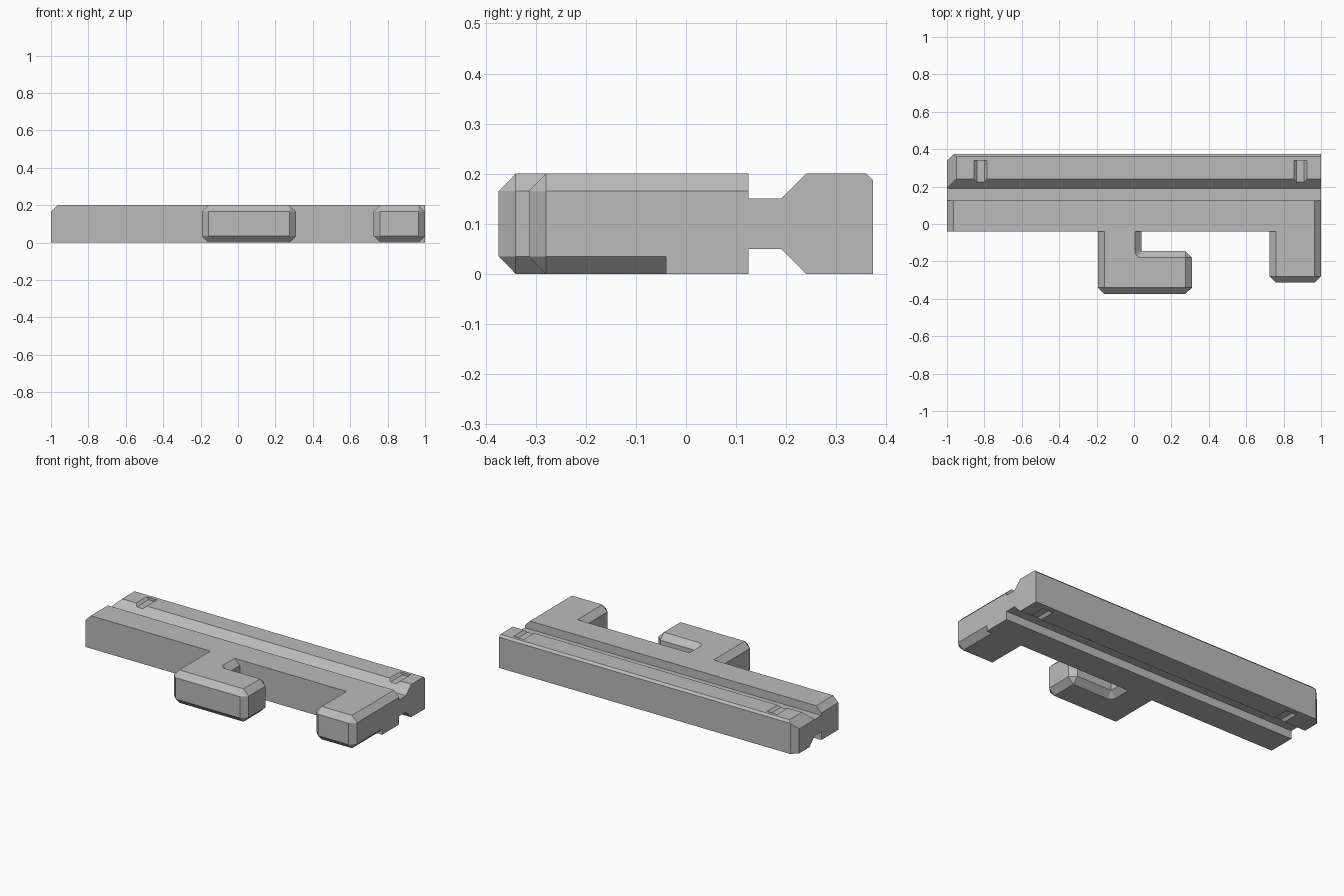
import bpy, bmesh, math
from mathutils import Vector

if "Cube" in bpy.data.objects:
    bpy.data.objects.remove(bpy.data.objects["Cube"])

grey = bpy.data.materials.new("light grey")
grey.diffuse_color = (0.5, 0.5, 0.5, 1)
grey.use_nodes = True
grey.node_tree.nodes["Principled BSDF"].inputs["Base Color"].default_value = grey.diffuse_color
C = 0.035   # edge chamfer
H = 0.2     # overall height


def add_object(name, bm):
    bmesh.ops.recalc_face_normals(bm, faces=bm.faces)
    mesh = bpy.data.meshes.new(name)
    bm.to_mesh(mesh)
    bm.free()
    mesh.materials.append(grey)
    obj = bpy.data.objects.new(name, mesh)
    bpy.context.collection.objects.link(obj)
    return obj


def bar(name, profile, cuts=()):
    """Extrude a (y, z) profile along x, then slice off chamfers (point, normal)."""
    bm = bmesh.new()
    face = bm.faces.new([bm.verts.new((-1, y, z)) for y, z in profile])
    ext = bmesh.ops.extrude_face_region(bm, geom=[face])
    for v in ext["geom"]:
        if isinstance(v, bmesh.types.BMVert):
            v.co.x = 1
    # keep the starting cap so the bar is closed
    bmesh.ops.holes_fill(bm, edges=bm.edges)
    for point, normal in cuts:
        bmesh.ops.bisect_plane(bm, geom=bm.verts[:] + bm.edges[:] + bm.faces[:],
                               plane_co=point, plane_no=normal, clear_outer=True)
        bmesh.ops.holes_fill(bm, edges=[e for e in bm.edges if e.is_boundary])
    return add_object(name, bm)


def chamfered_plate(name, pairs):
    """Plate whose outline shrinks from outer to inset at the top and bottom."""
    bm = bmesh.new()
    levels = [(0, 1), (C, 0), (H - C, 0), (H, 1)]
    rings = [[bm.verts.new((*p[k], z)) for p in pairs] for z, k in levels]
    n = len(pairs)
    for a, b in zip(rings, rings[1:]):
        for i in range(n):
            j = (i + 1) % n
            bm.faces.new((a[i], a[j], b[j], b[i]))
    bm.faces.new(rings[0])
    bm.faces.new(rings[-1])
    bmesh.ops.remove_doubles(bm, verts=bm.verts, dist=1e-4)
    return add_object(name, bm)


# Main body with chamfered top edges at both ends
bar("body", [(-0.04, 0), (0.125, 0), (0.125, H), (-0.04, H)],
    [((s, 0, H - C), (s, 0, 1)) for s in (-1, 1)])

# Thin neck joining body and rail
bar("neck", [(0.125, 0.05), (0.19, 0.05), (0.19, 0.15), (0.125, 0.15)])

# Dovetail rail with chamfered left end
rail = bar("rail", [(0.19, 0.05), (0.24, 0), (0.373, 0), (0.373, 0.187),
                    (0.36, H), (0.24, H), (0.19, 0.15)],
           [((-1, 0, 0.15), (-1, 0, 1)), ((-1, 0.338, 0), (-1, 1, 0))])

# Shallow grooves across the top and bottom of the rail
bm = bmesh.new()
for x in (-0.82, 0.89):
    for z, s in ((H, 1), (0, -1)):
        section = [(-0.04, 0.01), (-0.035, 0), (-0.02, -0.015),
                   (0.02, -0.015), (0.035, 0), (0.04, 0.01)]
        ends = [[bm.verts.new((x + u, y, z + s * w)) for u, w in section]
                for y in (0.15, 0.34)]
        for i in range(6):
            j = (i + 1) % 6
            bm.faces.new((ends[0][i], ends[0][j], ends[1][j], ends[1][i]))
        for ring in ends:
            bm.faces.new(ring)
cutter = add_object("groove_cutter", bm)
cutter.hide_render = True
cutter.hide_viewport = True
mod = rail.modifiers.new("grooves", 'BOOLEAN')
mod.operation = 'DIFFERENCE'
mod.solver = 'EXACT'
mod.object = cutter

# Hooked arm: stem, foot and rounded inner corner
arc = [((0.04, -0.145), (0.04 - C * math.sin(a), -0.145 - C * math.cos(a)))
       for a in (math.pi / 2 * i / 5 for i in range(6))]
chamfered_plate("hook_arm", [
    ((-0.193, -0.04), (-0.158, -0.04)),
    ((-0.193, -0.34), (-0.158, -0.34)),
    ((-0.158, -0.374), (-0.158, -0.34)),
    ((0.275, -0.374), (0.275, -0.34)),
    ((0.31, -0.34), (0.275, -0.34)),
    ((0.31, -0.18), (0.275, -0.18)),
    ((0.275, -0.145), (0.275, -0.18)),
    *arc,
    ((0.04, -0.04), (0.04 - C, -0.04))])

# Straight arm at the right end
chamfered_plate("end_arm", [
    ((0.725, -0.04), (0.76, -0.04)),
    ((0.725, -0.28), (0.76, -0.28)),
    ((0.76, -0.314), (0.76, -0.28)),
    ((1 - C, -0.314), (1 - C, -0.28)),
    ((1, -0.28), (1 - C, -0.28)),
    ((1, -0.04), (1 - C, -0.04))])
